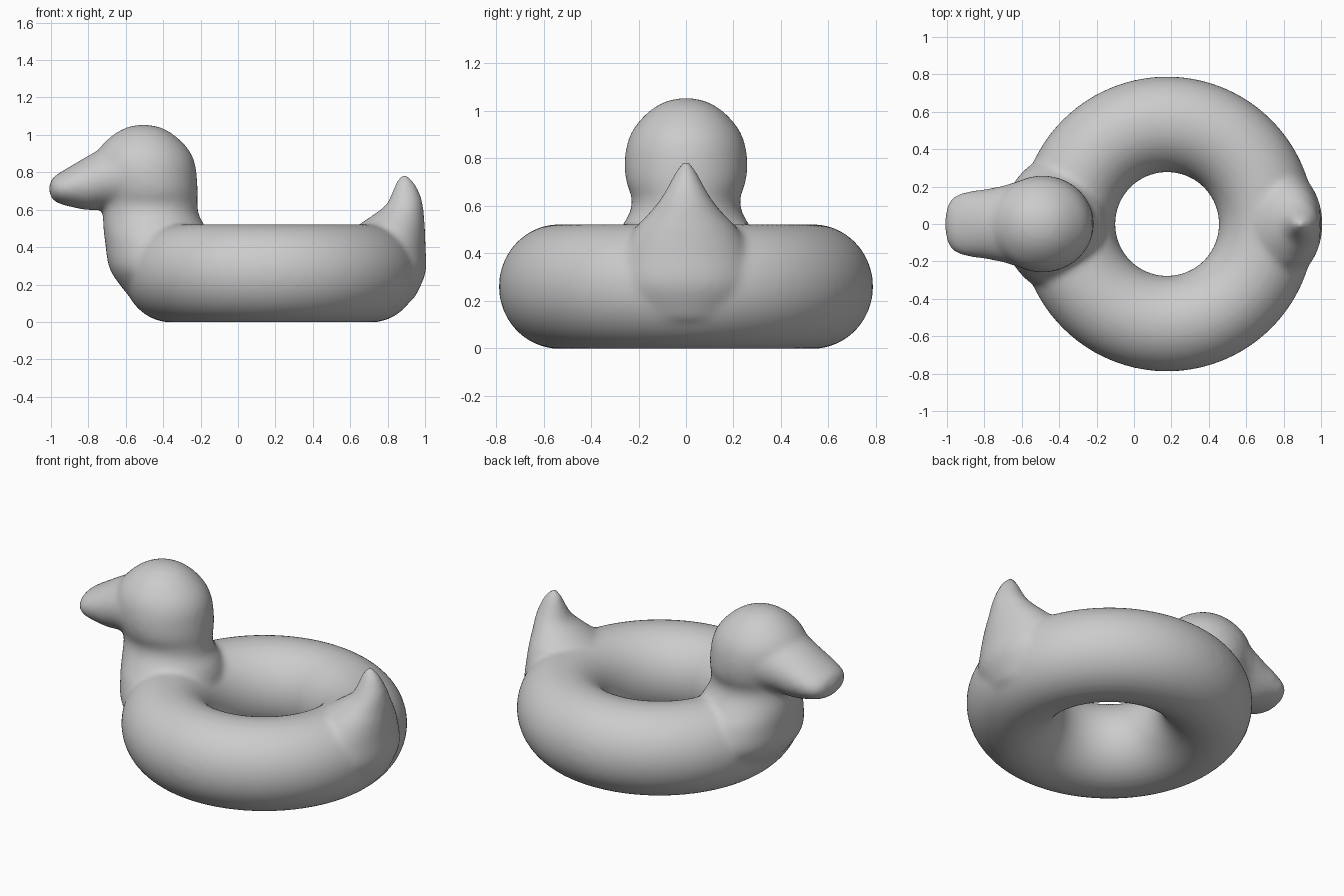
import bpy, bmesh
from math import sin, cos, pi
from mathutils import Vector

old = bpy.data.objects.get("Cube")
if old:
    bpy.data.objects.remove(old, do_unlink=True)

SIDES = 40
bm = bmesh.new()


def spline(keys, steps=5):
    """Catmull-Rom interpolation of section keys."""
    k = [Vector(p) for p in keys]
    out = []
    for i in range(len(k) - 1):
        a, b, c, d = k[max(i - 1, 0)], k[i], k[i + 1], k[min(i + 2, len(k) - 1)]
        for s in range(steps):
            t = s / steps
            out.append(0.5 * (2 * b + (c - a) * t + (2 * a - 5 * b + 4 * c - d) * t * t
                              + (3 * b - a - 3 * c + d) * t ** 3))
    return out + [k[-1]]


def skin(rings, closed=False):
    """Bridge rings of points into a closed surface."""
    loops = [[bm.verts.new(p) for p in ring] for ring in rings]
    n = len(loops)
    for i in range(n if closed else n - 1):
        a, b = loops[i], loops[(i + 1) % n]
        for j in range(len(a)):
            k = (j + 1) % len(a)
            bm.faces.new((a[j], a[k], b[k], b[j]))
    if not closed:
        bm.faces.new(loops[0][::-1])
        bm.faces.new(loops[-1])


ANGLES = [2 * pi * i / SIDES for i in range(SIDES)]


def loft_up(keys):
    """Sections (z, centre x, half depth x, half width y)."""
    skin([[(c + rx * cos(a), ry * sin(a), z) for a in ANGLES]
          for z, c, rx, ry in spline(keys)])


def loft_along(keys):
    """Sections (x, centre z, half height z, half width y)."""
    skin([[(x, ry * cos(a), c + rz * sin(a)) for a in ANGLES]
          for x, c, rz, ry in spline(keys)])


# Inflated ring
def ring_section(u):
    section = []
    for a in ANGLES:
        r = 0.533 + 0.256 * cos(a)
        section.append((0.177 + r * cos(u), r * sin(u), 0.26 + 0.263 * sin(a)))
    return section


skin([ring_section(2 * pi * i / 96) for i in range(96)], closed=True)

# Breast, neck and head
loft_up([(0.15, -0.36, 0.235, 0.30), (0.28, -0.42, 0.265, 0.36),
         (0.42, -0.43, 0.28, 0.33), (0.50, -0.445, 0.275, 0.28),
         (0.57, -0.465, 0.257, 0.238), (0.63, -0.47, 0.254, 0.228),
         (0.70, -0.475, 0.26, 0.252), (0.78, -0.49, 0.27, 0.259),
         (0.86, -0.50, 0.267, 0.249), (0.93, -0.505, 0.235, 0.218),
         (1.00, -0.505, 0.163, 0.154), (1.04, -0.505, 0.09, 0.085),
         (1.055, -0.505, 0.02, 0.02)])

# Bill
loft_along([(-0.45, 0.78, 0.19, 0.23), (-0.60, 0.785, 0.19, 0.232),
            (-0.70, 0.772, 0.168, 0.205), (-0.80, 0.743, 0.146, 0.186),
            (-0.88, 0.727, 0.115, 0.175), (-0.95, 0.715, 0.085, 0.155),
            (-0.99, 0.712, 0.06, 0.115), (-1.008, 0.712, 0.025, 0.05)])

# Upturned tail
loft_up([(0.12, 0.77, 0.17, 0.22), (0.26, 0.80, 0.203, 0.29),
         (0.40, 0.80, 0.203, 0.27), (0.50, 0.815, 0.185, 0.22),
         (0.56, 0.85, 0.145, 0.165), (0.62, 0.888, 0.102, 0.115),
         (0.68, 0.897, 0.078, 0.078), (0.74, 0.894, 0.053, 0.046),
         (0.785, 0.89, 0.02, 0.018)])

bmesh.ops.recalc_face_normals(bm, faces=bm.faces)
mesh = bpy.data.meshes.new("swim_ring")
bm.to_mesh(mesh)
bm.free()
mesh.shade_smooth()

# Plain grey vinyl
grey = bpy.data.materials.new("grey_vinyl")
grey.use_nodes = True
colour = (0.6, 0.6, 0.6, 1)
grey.diffuse_color = colour
bsdf = next(n for n in grey.node_tree.nodes if n.type == 'BSDF_PRINCIPLED')
bsdf.inputs["Base Color"].default_value = colour
mesh.materials.append(grey)

ring = bpy.data.objects.new("swim_ring", mesh)
bpy.context.collection.objects.link(ring)

# Fuse the parts and soften the joins
fuse = ring.modifiers.new("fuse", 'REMESH')
fuse.mode = 'VOXEL'
fuse.voxel_size = 0.016
fuse.use_smooth_shade = True
soften = ring.modifiers.new("soften", 'SMOOTH')
soften.factor = 0.5
soften.iterations = 14
